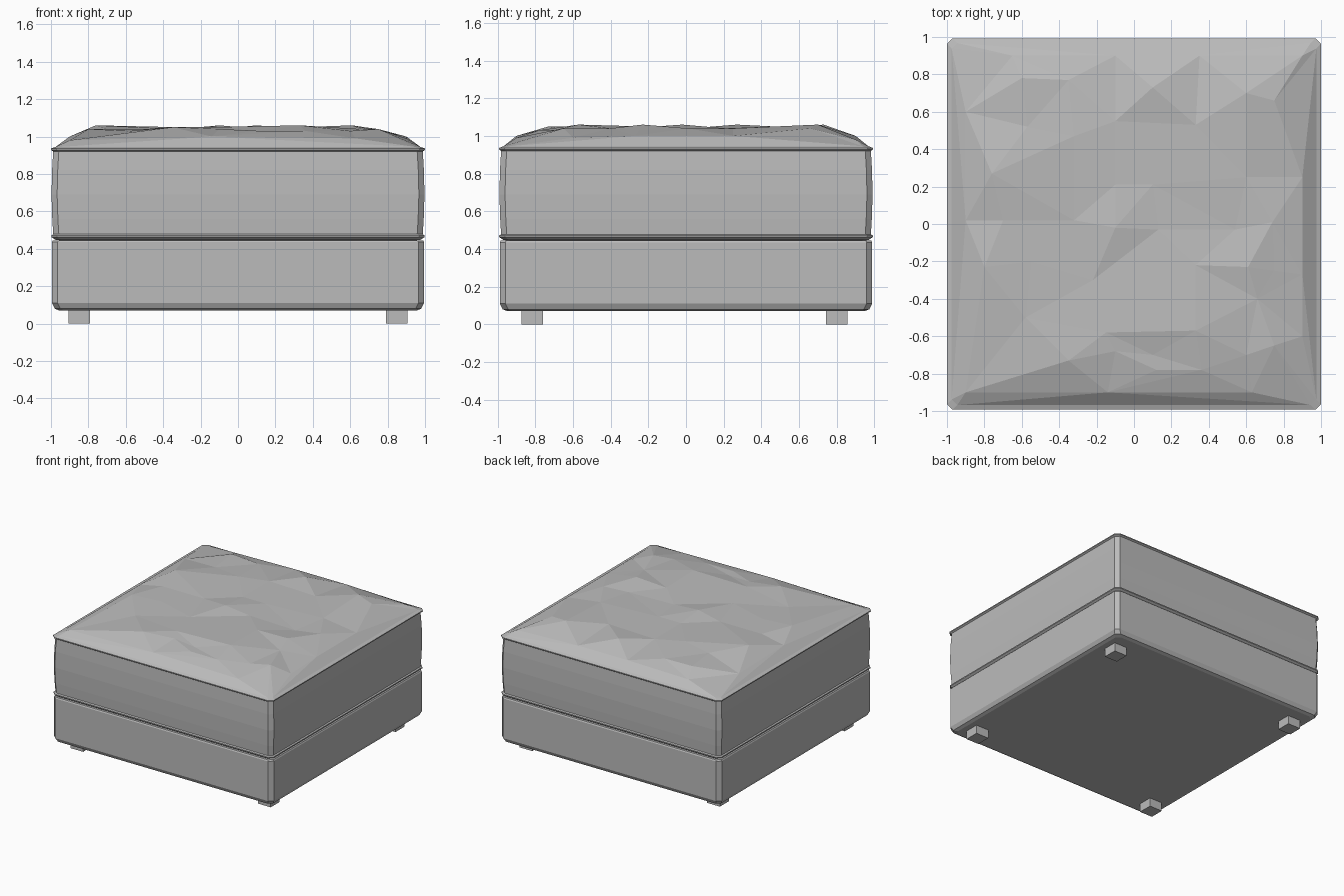
import bpy, bmesh
from mathutils import Vector
from mathutils.geometry import delaunay_2d_cdt

cube = bpy.data.objects.get("Cube")
if cube:
    bpy.data.objects.remove(cube, do_unlink=True)

grey = bpy.data.materials.new("grey fabric")
grey.use_nodes = True
color = (0.5, 0.5, 0.5, 1)
grey.diffuse_color = color
grey.node_tree.nodes["Principled BSDF"].inputs["Base Color"].default_value = color


def finish(bm, name):
    bmesh.ops.recalc_face_normals(bm, faces=bm.faces)
    mesh = bpy.data.meshes.new(name)
    bm.to_mesh(mesh)
    bm.free()
    mesh.materials.append(grey)
    obj = bpy.data.objects.new(name, mesh)
    bpy.context.collection.objects.link(obj)
    return obj


def ring(half, cut):
    """Square outline with its four corners cut off."""
    a, b = half, half - cut
    return [(a, -b), (a, b), (b, a), (-b, a), (-a, b), (-a, -b), (-b, -a), (b, -a)]


def loft(bm, profile, cut, cap_top):
    """Stack cut-corner squares, one for each (half width, height)."""
    rings = [[bm.verts.new((x, y * 0.993, z)) for x, y in ring(half, cut)]
             for half, z in profile]
    for low, high in zip(rings, rings[1:]):
        for i in range(len(low)):
            j = (i + 1) % len(low)
            bm.faces.new((low[i], low[j], high[j], high[i]))
    bm.faces.new(rings[0])
    if cap_top:
        bm.faces.new(rings[-1])
    return rings[-1]


# Base box with a bevelled underside
bm = bmesh.new()
loft(bm, [(.955, .07), (.98, .08), (.995, .11), (.995, .435), (.99, .445)], .03, True)
finish(bm, "base")

# Cushion: piped edges and slightly bulging sides
bm = bmesh.new()
rim = loft(bm, [(.95, .445), (.975, .447), (.998, .463), (.998, .472), (.988, .478),
                (.993, .56), (.997, .69), (.994, .82), (.988, .92), (1, .928),
                (1, .936), (.975, .945)], .03, False)

# Crumpled top: x and y in hundredths, with height in hundredths above z = 1
crumple = [
    (-90, -90, -2), (-14, -90, 0), (63, -90, -1), (90, -60, -1), (-35, -73, 5),
    (-10, -68, 4), (10, -70, 3), (33, -57, 6), (60, -70, 3), (75, -65, 4),
    (12, -78, 3), (36, -78, 3), (-58, -50, 3), (-15, -58, 5), (-22, -30, 4),
    (-80, -23, 4), (-55, -20, 4), (33, -22, 5), (61, -23, 6), (66, -40, 4),
    (75, -25, 3), (90, -27, 0), (-90, 2, 0), (-70, 2, 4), (-32, 2, 4),
    (-10, -2, 6), (13, -3, 4), (54, -3, 3), (74, 1, 4), (-76, 27, 6),
    (-10, 21, 4), (10, 21, 4), (60, 25, 4), (90, 25, 0), (-90, 60, -1),
    (-57, 52, 4), (-32, 47, 5), (-10, 55, 4), (10, 73, 6), (33, 53, 4),
    (60, 70, 6), (75, 66, 4), (-60, 78, 4), (-35, 77, 3), (-10, 90, 0),
    (35, 90, 0), (90, 90, -2), (-65, 90, -1)]
points = [v.co.copy() for v in rim]
points += [Vector((x, y, 100 + h)) / 100 for x, y, h in crumple]
verts = rim + [bm.verts.new(p) for p in points[len(rim):]]
_, _, triangles, origin, _, _ = delaunay_2d_cdt([p.xy for p in points], [], [], 0, 1e-5)
for tri in triangles:
    bm.faces.new([verts[origin[i][0]] for i in tri])
finish(bm, "cushion")

# Four short block feet
for side, x in (("right", -.85), ("left", .85)):
    for end, y in (("front", -.815), ("back", .8)):
        bm = bmesh.new()
        bmesh.ops.create_cube(bm, size=1)
        for v in bm.verts:
            v.co = (x + v.co.x * .115, y + v.co.y * .115, .04 + v.co.z * .08)
        finish(bm, f"{end}_{side}_foot")
